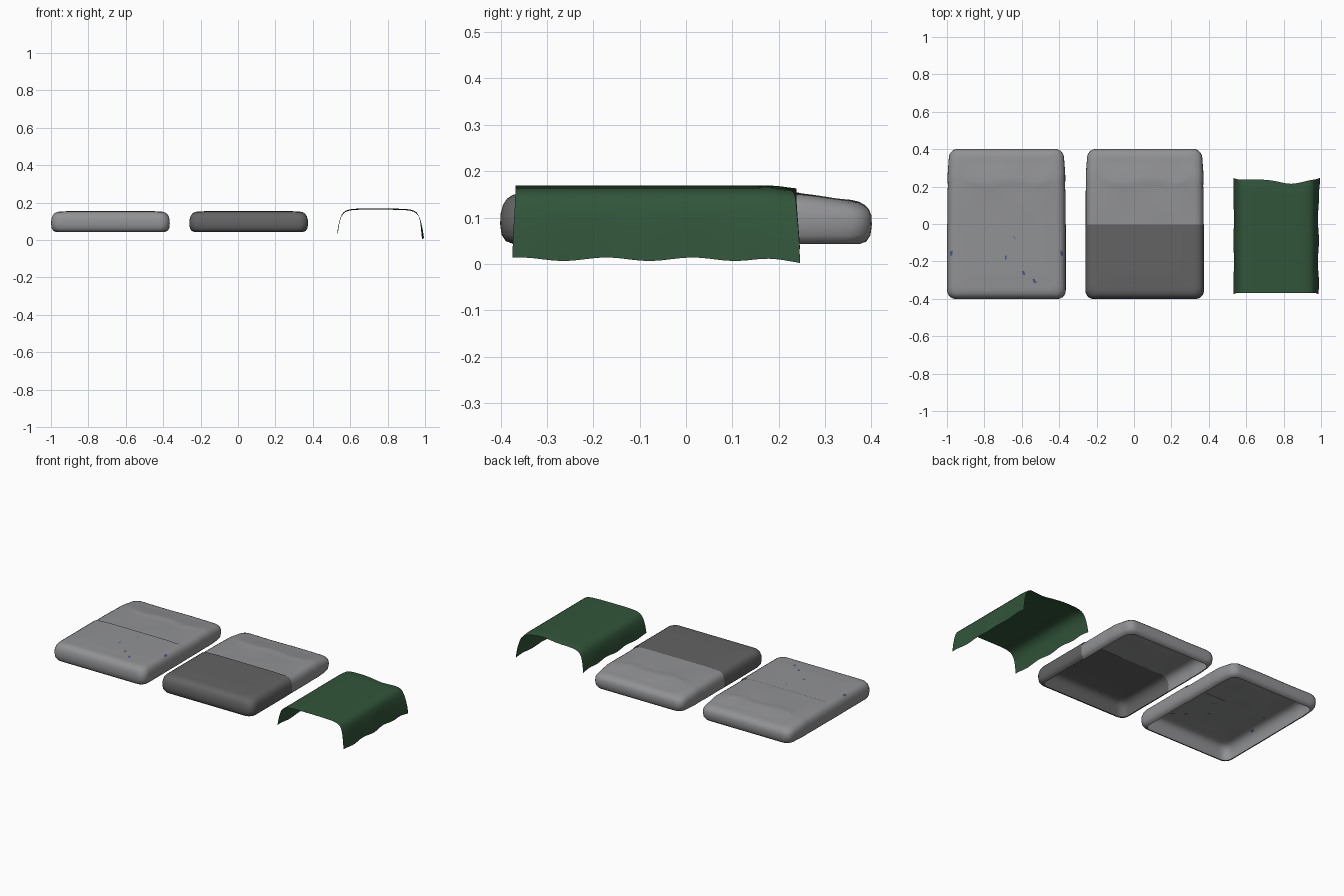
import bpy, bmesh, math
from mathutils import Vector

if "Cube" in bpy.data.objects:
    bpy.data.objects.remove(bpy.data.objects["Cube"])


def material(name, rgb):
    m = bpy.data.materials.new(name)
    m.diffuse_color = (*rgb, 1)
    m.use_nodes = True
    m.node_tree.nodes["Principled BSDF"].inputs["Base Color"].default_value = m.diffuse_color
    return m


LIGHT = material("light grey", (0.285, 0.288, 0.297))
DARK = material("dark grey", (0.125, 0.125, 0.125))
GREEN = material("forest green", (0.031, 0.090, 0.042))
BLUE = material("slate blue", (0.075, 0.095, 0.21))


def finish(bm, name, mats):
    me = bpy.data.meshes.new(name)
    for f in bm.faces:
        f.smooth = True
    bm.to_mesh(me)
    bm.free()
    for m in mats:
        me.materials.append(m)
    ob = bpy.data.objects.new(name, me)
    bpy.context.collection.objects.link(ob)
    return ob


def ease(t):
    t = max(0.0, min(1.0, t))
    return t * t * (3 - 2 * t)


def rounded_rect(a, b, r, side=28, arc=5):
    """Counter-clockwise outline with evenly divided sides."""
    corners = []
    for i, (sx, sy) in enumerate([(1, 1), (-1, 1), (-1, -1), (1, -1)]):
        pts = []
        for j in range(arc + 1):
            t = math.pi / 2 * (i + j / arc)
            pts.append((sx * (a - r) + r * math.cos(t), sy * (b - r) + r * math.sin(t)))
        corners.append(pts)
    out = []
    for i in range(4):
        out += corners[i]
        p, q = corners[i][-1], corners[(i + 1) % 4][0]
        out += [(p[0] + (q[0] - p[0]) * k / side, p[1] + (q[1] - p[1]) * k / side)
                for k in range(1, side)]
    return out


A, B = 0.315, 0.401
# inset and height from the tucked lower hem, round the side, onto the top
EDGE = [(0.026, 0.043), (0.012, 0.048), (0.003, 0.062), (0.0, 0.085), (0.001, 0.107),
        (0.006, 0.126), (0.015, 0.140), (0.028, 0.148), (0.045, 0.152)]
TOP = [(0.045 + 0.27 * k / 17, 0.152 + 0.003 * ease(k / 5)) for k in range(1, 17)]


def cover(name, cx, front, mats, spots=()):
    """Half of a padded cover: an open-bottomed shell, cut across the middle."""
    bm = bmesh.new()
    rings = []
    for d, z in EDGE + TOP:
        k = 1 - d / A
        ring = []
        for x, y in rounded_rect(A * k, (B - d) if d < 0.05 else (B - 0.045) * k / (1 - 0.045 / A), 0.045 * k):
            zz = z
            if front:
                x *= 1.007
                zz += 0.001
            else:
                # head end tapers, sinks and carries a wrinkled fold
                x *= 1 - 0.028 * ease((y - 0.24) / 0.16) - 0.008 * math.exp(-((y - 0.21) / 0.015) ** 2)
                w = ease((z - 0.09) / 0.06)
                fold = 0.225 + 0.008 * math.sin(23 * x + 1)
                zz -= w * (0.003 + 0.012 * ease((y - fold) / 0.14))
                zz += w * 0.004 * math.exp(-((y - fold) / 0.013) ** 2) * ease((0.26 - abs(x)) / 0.08)
                zz += w * 0.001 * math.sin(17 * x) * math.sin(21 * y)
            ring.append(bm.verts.new((cx + x, y, zz)))
        rings.append(ring)
    n = len(rings[0])
    for lo, hi in zip(rings, rings[1:]):
        for i in range(n):
            j = (i + 1) % n
            bm.faces.new((lo[i], lo[j], hi[j], hi[i]))
    bm.faces.new(rings[-1])
    bmesh.ops.bisect_plane(bm, geom=bm.verts[:] + bm.edges[:] + bm.faces[:],
                           plane_co=(0, -0.004 if front else -0.012, 0), plane_no=(0, 1, 0),
                           clear_outer=front, clear_inner=not front)
    # small specks on the top
    tops = [f for f in bm.faces if f.calc_center_median().z > 0.13 and f.calc_area() < 0.0006]
    for sx, sy in spots:
        p = Vector((sx, sy, 0.155))
        min(tops, key=lambda f: (f.calc_center_median() - p).length).material_index = 1
    return finish(bm, name, mats)


SPOTS = [(-0.64, -0.08), (-0.69, -0.17), (-0.59, -0.27), (-0.53, -0.30), (-0.98, -0.15),
         (-0.39, -0.16)]
cover("left_foot_cover", -0.682, True, [LIGHT, BLUE], SPOTS)
cover("left_head_cover", -0.682, False, [LIGHT])
cover("middle_foot_cover", 0.057, True, [DARK])
cover("middle_head_cover", 0.057, False, [LIGHT])

# draped green throw: an arch section swept along y, with uneven hems
ARCH = [(0.533, 0.040), (0.537, 0.070), (0.543, 0.105), (0.554, 0.138), (0.572, 0.158),
        (0.605, 0.167), (0.66, 0.169), (0.72, 0.169), (0.78, 0.169), (0.84, 0.168),
        (0.90, 0.167), (0.942, 0.160), (0.963, 0.142), (0.973, 0.110), (0.979, 0.075),
        (0.983, 0.040), (0.986, 0.010)]
ROWS = 28
bm = bmesh.new()
grid = []
for r in range(ROWS + 1):
    t = r / ROWS
    row = []
    for i, (x, z) in enumerate(ARCH):
        u = (x - 0.533) / 0.453
        hang = ease((0.16 - z) / 0.13)
        right = u > 0.5
        # back hem dips to the right of the middle and flares at the corners
        back = 0.238 - 0.028 * math.exp(-((x - 0.84) / 0.07) ** 2) + 0.008 * hang
        y = -0.368 - 0.006 * hang + t * (back + 0.368 + 0.006 * hang)
        flare = ease((t - 0.85) / 0.15)
        x += (0.012 if right else -0.002) * hang * flare
        x += (0.003 if right else -0.002) * hang * math.sin(t * 17)
        z += 0.004 * hang * math.sin(t * 21 + 1) - 0.008 * hang * flare
        z -= 0.006 * (1 - hang) * ease((t - 0.92) / 0.08)
        row.append(bm.verts.new((x, y, max(z, 0.0))))
    grid.append(row)
for r in range(ROWS):
    for i in range(len(ARCH) - 1):
        bm.faces.new((grid[r][i], grid[r][i + 1], grid[r + 1][i + 1], grid[r + 1][i]))
throw = finish(bm, "green_throw", [GREEN])
sub = throw.modifiers.new("smooth", "SUBSURF")
sub.levels = sub.render_levels = 1
sub.boundary_smooth = "PRESERVE_CORNERS"
